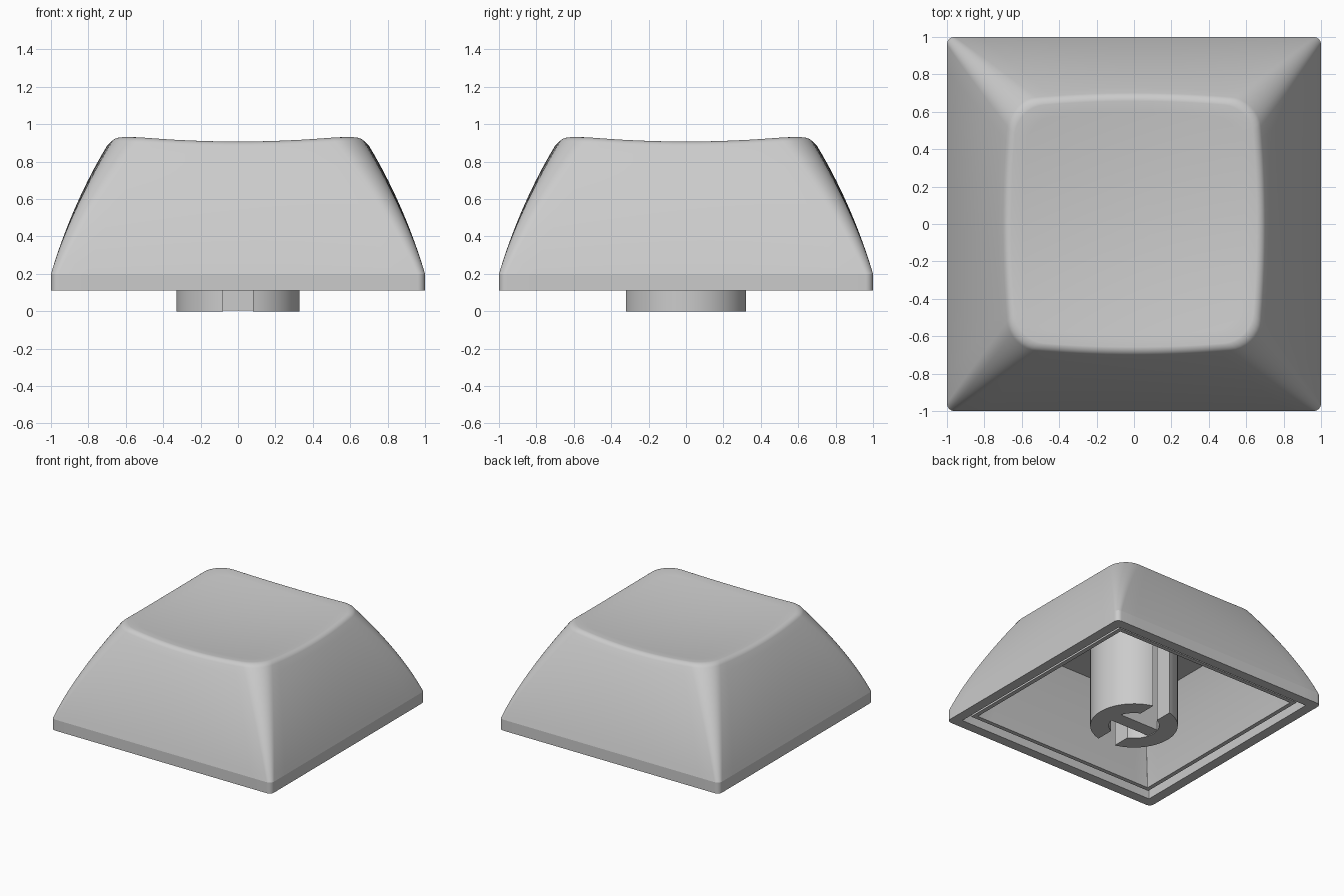
import bpy, bmesh, math
from mathutils import Matrix

cube = bpy.data.objects.get("Cube")
if cube:
    bpy.data.objects.remove(cube, do_unlink=True)

grey = bpy.data.materials.new("light_grey_plastic")
grey.use_nodes = True
colour = (0.6, 0.6, 0.6, 1)
grey.diffuse_color = colour
grey.node_tree.nodes["Principled BSDF"].inputs["Base Color"].default_value = colour


def finish(name, bm, angle):
    bmesh.ops.recalc_face_normals(bm, faces=bm.faces)
    mesh = bpy.data.meshes.new(name)
    bm.to_mesh(mesh)
    bm.free()
    mesh.materials.append(grey)
    obj = bpy.data.objects.new(name, mesh)
    bpy.context.collection.objects.link(obj)
    bpy.ops.object.select_all(action='DESELECT')
    obj.select_set(True)
    bpy.context.view_layer.objects.active = obj
    bpy.ops.object.shade_smooth_by_angle(angle=math.radians(angle))


def loft(bm, rings):
    """Join closed rings of points with quads and return their vertices."""
    loops = [[bm.verts.new(p) for p in ring] for ring in rings]
    count = len(loops[0])
    for a, b in zip(loops, loops[1:]):
        for i in range(count):
            j = (i + 1) % count
            bm.faces.new((a[i], a[j], b[j], b[i]))
    return loops


def rounded_square(half, radius, bulge=0, side=14, arc=8):
    """Outline of a rounded square whose sides bow outwards."""
    flat = half - radius
    quarter = [(half, -flat + 2 * flat * i / side) for i in range(side)]
    for i in range(arc):
        a = math.pi / 2 * i / arc
        quarter.append((flat + radius * math.cos(a), flat + radius * math.sin(a)))
    points = []
    for k in range(4):
        for x, y in quarter:
            x, y = x * (1 - bulge * (y / half) ** 2), y * (1 - bulge * (x / half) ** 2)
            for _ in range(k):
                x, y = -y, x
            points.append((x, y))
    return points


# Cap: inner shell, rim, curved sides, rolled edge and dished top in one loft
BASE, TOP, RIM, DISH, CENTRE = 0.2, 0.93, 0.65, 0.095, 0.868


def dish(x, y):
    return CENTRE + DISH * (x * x + y * y)


# Inner shell, with a groove between the inner lip and the outer rim
inner = [(0.63, 0.73), (0.74, 0.5), (0.835, 0.14), (0.87, 0.14),
         (0.88, 0.2), (0.915, 0.2), (0.918, 0.11)]
rings = [[(x, y, z) for x, y in rounded_square(half, 0.005)] for half, z in inner]

# Outer sides, then the rolled edge
profile = [(1, 0.11, 0), (1, BASE, 0)]
steps = 14
for i in range(1, steps + 1):
    t = i / steps
    profile.append((1 - 0.3 * (0.7 * t + 0.3 * t * t), BASE + 0.705 * t, t))
half0, z0, _ = profile[-1]
turn, roll = math.radians(59), 0.05
for i in range(1, 8):
    a = turn * (1 - i / 7)
    profile.append((half0 - roll * (math.sin(turn) - math.sin(a)),
                    z0 + roll * (math.cos(a) - math.cos(turn)), 1))
for half, z, t in profile:
    weight = max(0, (z - BASE) / (TOP - BASE)) ** 3
    outline = rounded_square(half, 0.04 + 0.11 * t, 0.05 * t * t)
    k = RIM / half
    rings.append([(x, y, z + weight * (dish(x * k, y * k) - TOP)) for x, y in outline])

# Dished top
edge = rings[-1]
for i in range(1, 10):
    s = 1 - i / 10
    rings.append([(x * s, y * s, dish(x * s, y * s) + (z - dish(x, y)) * s ** 4)
                  for x, y, z in edge])

bm = bmesh.new()
loops = loft(bm, rings)
bm.faces.new(loops[0])
centre = bm.verts.new((0, 0, CENTRE))
last = loops[-1]
for i in range(len(last)):
    bm.faces.new((last[i], last[(i + 1) % len(last)], centre))
finish("cap", bm, 17)

# Stem: two facing C-shaped halves of a tube, open at front and back
OUTER, BORE, SLOT, STEM_TOP = 0.33, 0.19, 0.08, 0.75


def half_arc(radius, steps):
    """Arc bulging towards +x whose ends stop at the slot."""
    limit = math.acos(SLOT / radius)
    angles = [limit * (2 * i / steps - 1) for i in range(steps + 1)]
    return [(radius * math.cos(a), radius * math.sin(a)) for a in angles]


section = half_arc(OUTER, 32) + half_arc(BORE, 16)[::-1]
for name, sign in (("stem_left", 1), ("stem_right", -1)):
    bm = bmesh.new()
    for loop in loft(bm, [[(sign * x, y, z) for x, y in section] for z in (0, STEM_TOP)]):
        bm.faces.new(loop)
    finish(name, bm, 30)

# Bar joining the two halves across the bore
bm = bmesh.new()
bmesh.ops.create_cube(bm, size=1, matrix=Matrix.Translation((0, 0, 0.375))
                      @ Matrix.Diagonal((2 * BORE + 0.02, 0.11, 0.74, 1)))
finish("stem_bar", bm, 30)
